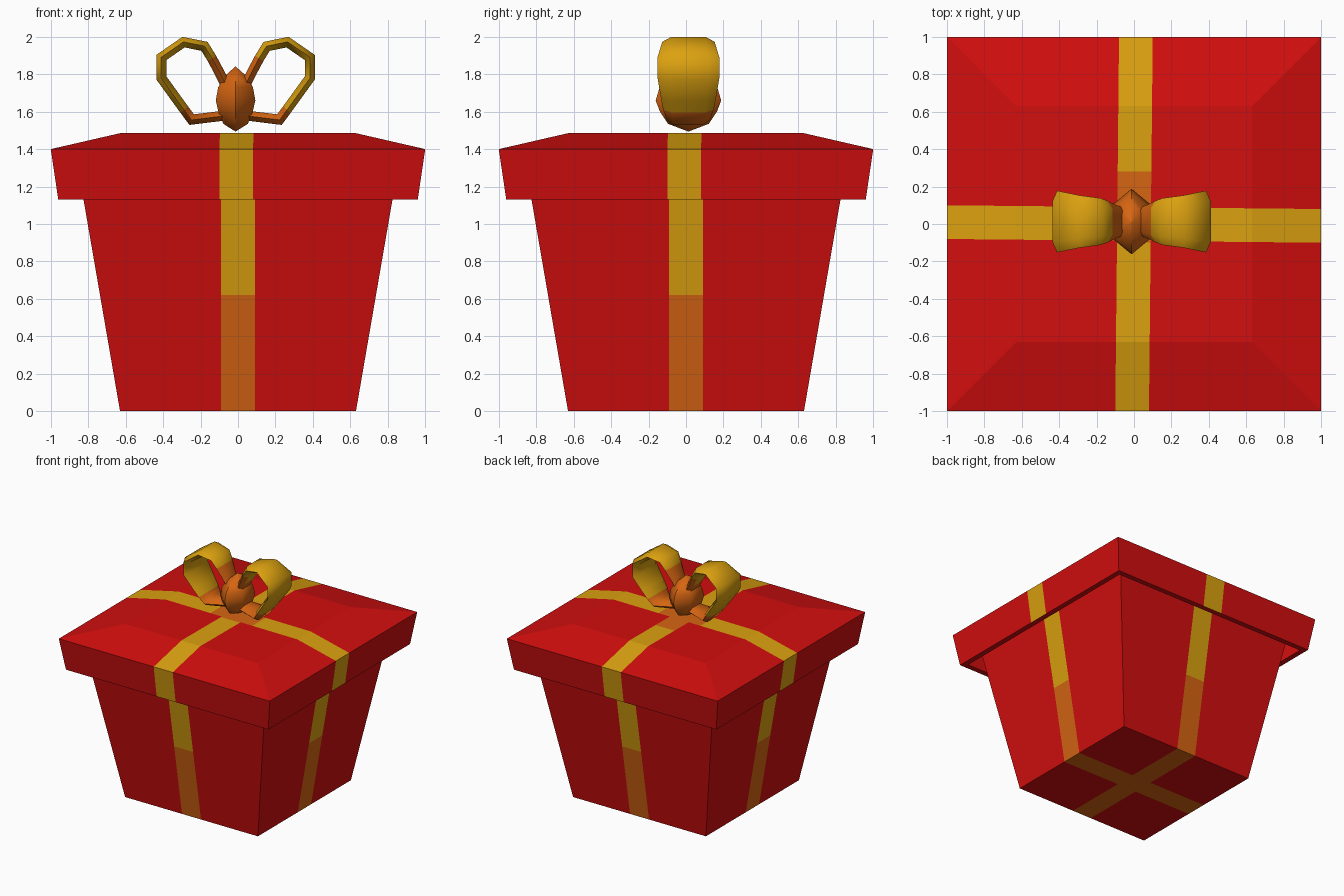
import bpy, bmesh, math
from mathutils import Vector

if "Cube" in bpy.data.objects:
    bpy.data.objects.remove(bpy.data.objects["Cube"])


def material(name, rgb):
    m = bpy.data.materials.new(name)
    m.diffuse_color = (*rgb, 1)
    m.use_nodes = True
    m.node_tree.nodes["Principled BSDF"].inputs["Base Color"].default_value = m.diffuse_color
    return m


MATS = [material("red", (0.645, 0.0044, 0.0044)),
        material("gold", (0.71, 0.355, 0.005)),
        material("orange", (0.67, 0.13, 0.006))]
RED, GOLD, ORANGE = 0, 1, 2
W = 0.09           # half width of the ribbon


def loft(rings):
    """Skin a list of equal-sized point rings and cap both ends."""
    bm = bmesh.new()
    vs = [[bm.verts.new(p) for p in r] for r in rings]
    n = len(vs[0])
    for a, b in zip(vs, vs[1:]):
        for i in range(n):
            j = (i + 1) % n
            bm.faces.new((a[i], a[j], b[j], b[i]))
    bm.faces.new(vs[0][::-1])
    bm.faces.new(vs[-1])
    bmesh.ops.recalc_face_normals(bm, faces=bm.faces)
    return bm


def square(h, z):
    return [(-h, -h, z), (h, -h, z), (h, h, z), (-h, h, z)]


def cut(bm, co, no):
    bmesh.ops.bisect_plane(bm, geom=bm.verts[:] + bm.edges[:] + bm.faces[:],
                           plane_co=co, plane_no=no)


def finish(name, bm, rule, smooth=False):
    bm.normal_update()
    for f in bm.faces:
        f.material_index = rule(f.calc_center_median(), f.normal)
        f.smooth = smooth
    me = bpy.data.meshes.new(name)
    bm.to_mesh(me)
    bm.free()
    for m in MATS:
        me.materials.append(m)
    if smooth:
        me.set_sharp_from_angle(angle=math.radians(55))
    ob = bpy.data.objects.new(name, me)
    bpy.context.collection.objects.link(ob)
    return ob


# Tapered box body, ribbon turns orange on its lower half
bm = loft([square(0.63, 0), square(0.825, 1.13), square(0.863, 1.35)])
for s in (-W, W):
    cut(bm, (s, 0, 0), (1, 0, 0))
    cut(bm, (0, s, 0), (0, 1, 0))
cut(bm, (0, 0, 0.62), (0, 0, 1))


def body_rule(c, n):
    if abs(c.x) < W or abs(c.y) < W:
        return ORANGE if c.z < 0.62 else GOLD
    return RED


finish("box_body", bm, body_rule)

# Hollow lid with a sloped top; its ribbon is slightly twisted
K = 0.01
bm = loft([square(0.94, 1.36), square(0.915, 1.13), square(0.96, 1.13),
           square(1.0, 1.40), square(0.63, 1.485)])
for s in (-W, W):
    cut(bm, (s, 0, 0), (1, -K, 0))
    cut(bm, (0, s, 0), (K, 1, 0))
for x in (-0.2, 0.2):
    cut(bm, (x, 0, 0), (1, 0, 0))
for y in (-0.1, 0.28):
    cut(bm, (0, y, 0), (0, 1, 0))


def lid_rule(c, n):
    outside = n.z > 0.5 or (n.z > -0.5 and n.x * c.x + n.y * c.y > 0)
    ribbon = abs(c.x - K * c.y) < W or abs(c.y + K * c.x) < W
    if not (outside and ribbon):
        return RED
    near_knot = c.z > 1.45 and abs(c.x) < 0.2 and -0.1 < c.y < 0.28
    return ORANGE if near_knot else GOLD


finish("box_lid", bm, lid_rule)

# Bow knot: six-sided pointed ball
CX, CY = -0.013, 0.013
rings = []
for z, r in ((1.495, 0.02), (1.535, 0.62), (1.60, 0.87), (1.66, 1),
             (1.73, 0.88), (1.79, 0.55), (1.84, 0.02)):
    rings.append([(CX + 0.122 * r * math.sin(a), CY + 0.175 * r * math.cos(a), z)
                  for a in (i * math.pi / 3 for i in range(6))])
finish("bow_knot", loft(rings), lambda c, n: ORANGE, True)

# Bow loops: flat strap swept along a path of (x, z, half width)
PATH = [(0.03, 1.70, 0.07), (0.085, 1.81, 0.09), (0.125, 1.885, 0.11),
        (0.165, 1.95, 0.125), (0.278, 1.973, 0.14), (0.398, 1.89, 0.165),
        (0.398, 1.78, 0.165), (0.32, 1.672, 0.147), (0.275, 1.61, 0.135),
        (0.235, 1.556, 0.115), (0.08, 1.575, 0.08), (0.02, 1.58, 0.07)]
SECTION = [(-1, 0), (-0.65, 0.9), (0.65, 0.9), (1, 0), (0.65, -1), (-0.65, -1)]
T = 0.028


def loop_rule(c, n):
    x = abs(c.x - CX)
    if c.z < 1.61 or x < 0.085 or (x < 0.125 and n.z < 0.3):
        return ORANGE
    return GOLD


for name, side in (("bow_loop_right", 1), ("bow_loop_left", -1)):
    rings = []
    for i, (x, z, w) in enumerate(PATH):
        p = Vector((x, z))
        a = Vector(PATH[max(i - 1, 0)][:2])
        b = Vector(PATH[min(i + 1, len(PATH) - 1)][:2])
        d0 = (p - a).normalized() if i else (b - p).normalized()
        d1 = (b - p).normalized() if i < len(PATH) - 1 else d0
        t = (d0 + d1).normalized()
        k = T / max(t.dot(d0), 0.7)          # mitred thickness
        rings.append([(CX + side * (x - t.y * v * k), CY + u * w, z + t.x * v * k)
                      for u, v in SECTION])
    finish(name, loft(rings), loop_rule, True)
